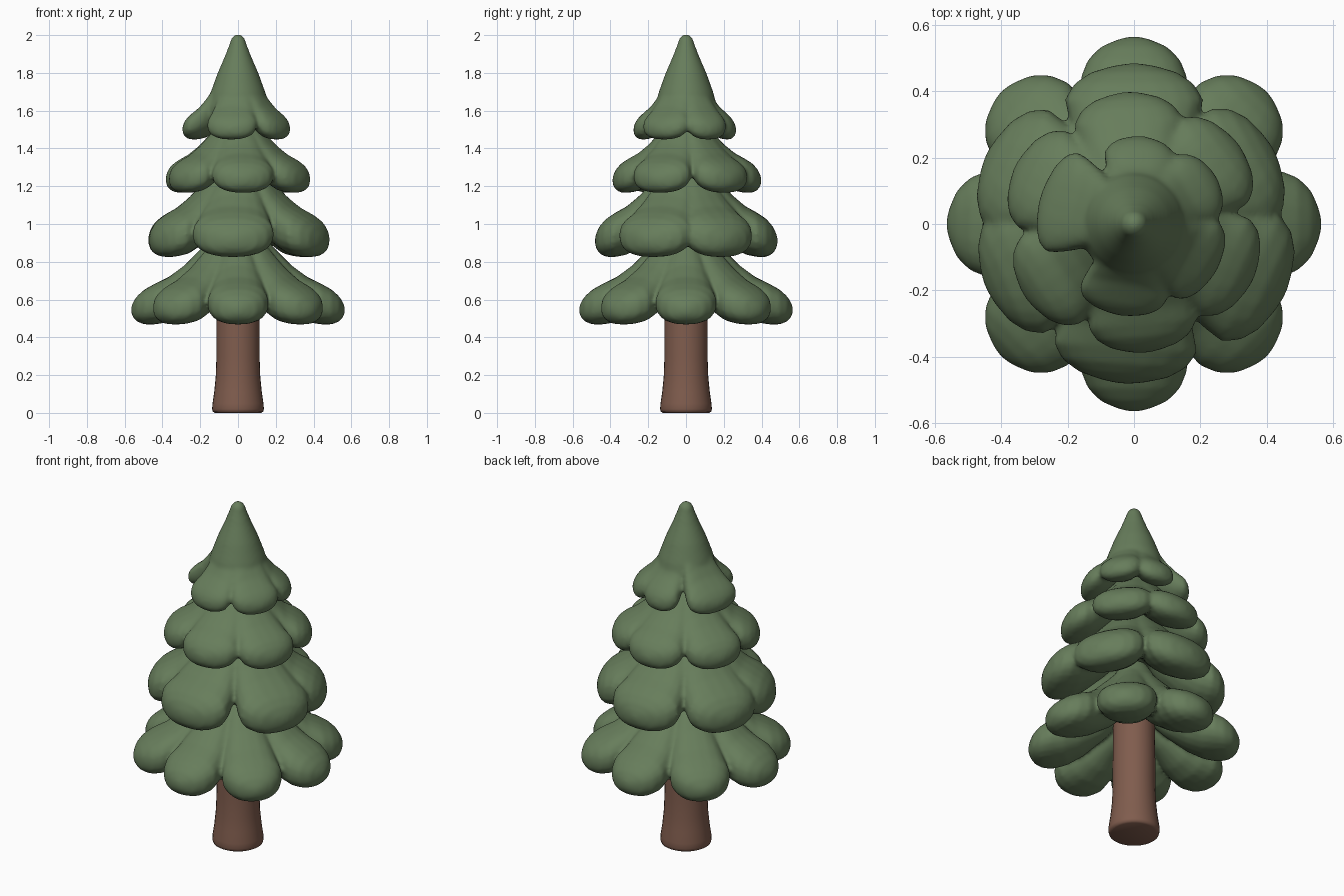
import bpy, bmesh
from math import sin, cos, pi, radians, copysign
from mathutils import Matrix, Vector

if "Cube" in bpy.data.objects:
    bpy.data.objects.remove(bpy.data.objects["Cube"], do_unlink=True)


def make_material(name, rgb):
    mat = bpy.data.materials.new(name)
    mat.use_nodes = True
    mat.diffuse_color = (*rgb, 1)
    mat.node_tree.nodes["Principled BSDF"].inputs["Base Color"].default_value = (*rgb, 1)
    return mat


def loft(bm, rings):
    """Skin a list of closed rings and cap both ends."""
    loops = [[bm.verts.new(p) for p in ring] for ring in rings]
    n = len(loops[0])
    for a, b in zip(loops, loops[1:]):
        for i in range(n):
            j = (i + 1) % n
            bm.faces.new((a[i], a[j], b[j], b[i]))
    bm.faces.new(loops[0])
    bm.faces.new(loops[-1])


def turned(bm, profile, sides=32):
    """Surface of revolution from (radius, height) pairs."""
    loft(bm, [[(r * cos(2 * pi * i / sides), r * sin(2 * pi * i / sides), z)
               for i in range(sides)] for r, z in profile])


def finish(bm, name, mat):
    bmesh.ops.recalc_face_normals(bm, faces=bm.faces)
    mesh = bpy.data.meshes.new(name)
    bm.to_mesh(mesh)
    bm.free()
    mesh.materials.append(mat)
    mesh.shade_smooth()
    obj = bpy.data.objects.new(name, mesh)
    bpy.context.collection.objects.link(obj)
    return obj


# Bough stations: reach fraction, top height, bottom height, width fraction
BOUGH = [
    (0.00, 0.50, 0.27, 0.25), (0.15, 0.45, 0.21, 0.38), (0.30, 0.38, 0.13, 0.56),
    (0.50, 0.29, 0.05, 0.80), (0.65, 0.24, 0.012, 0.93), (0.78, 0.212, 0.0, 1.0),
    (0.88, 0.184, 0.0, 0.86), (0.95, 0.150, 0.015, 0.62), (0.99, 0.115, 0.04, 0.30),
    (1.005, 0.09, 0.065, 0.08),
]


def puff(v):
    return copysign(abs(v) ** 0.85, v)


def bough(bm, angle, reach, width, base, lift, rise, sides=20):
    """Drooping pillow-shaped bough; rise lifts its inner end up the stem."""
    turn = Matrix.Rotation(radians(angle), 3, 'Z')
    rings = []
    for f, top, low, w in BOUGH:
        top, low = lift * top + rise * (1 - f) ** 2, lift * low
        mid, half = (top + low) / 2, (top - low) / 2
        rings.append([turn @ Vector((f * reach, w * width * puff(cos(t)),
                                     base + mid + half * puff(sin(t))))
                      for t in (2 * pi * i / sides for i in range(sides))])
    loft(bm, rings)


def tier(name, base, lift, rise, boughs, core, mat):
    """Boughs and a core fused into one soft skirt."""
    bm = bmesh.new()
    turned(bm, [(r, base + h) for r, h in core])
    for angle, reach, width in boughs:
        bough(bm, angle, reach, width, base, lift, rise)
    obj = finish(bm, name, mat)
    fuse = obj.modifiers.new("fuse", 'REMESH')
    fuse.mode = 'VOXEL'
    fuse.voxel_size = 0.011
    fuse.use_smooth_shade = True
    soften = obj.modifiers.new("soften", 'SMOOTH')
    soften.factor = 0.5
    soften.iterations = 7


def skirt_core(reach, lift):
    return [(f * reach, h * lift) for f, h in
            ((0.32, 0.20), (0.46, 0.20), (0.45, 0.28), (0.32, 0.38), (0.21, 0.46), (0.12, 0.54))]


green = make_material("needle green", (0.135, 0.205, 0.105))
brown = make_material("bark brown", (0.215, 0.108, 0.075))

# Trunk with a flared foot
bm = bmesh.new()
turned(bm, [(0.122, 0.0), (0.133, 0.006), (0.137, 0.02), (0.135, 0.05), (0.126, 0.11),
            (0.118, 0.19), (0.114, 0.30), (0.114, 0.45), (0.11, 0.76)])
trunk = finish(bm, "trunk", brown)
bpy.context.view_layer.objects.active = trunk
trunk.select_set(True)
bpy.ops.object.shade_smooth_by_angle(angle=radians(50))

# Three skirts of boughs, lowest first
tier("lower_boughs", 0.468, 1.0, 0.10, [(45 * i, 0.563, 0.163) for i in range(8)],
     skirt_core(0.563, 1.05), green)
tier("middle_boughs", 0.825, 1.1, 0.05,
     [(90, 0.482, 0.21), (28, 0.475, 0.2), (-25, 0.5, 0.21), (-94, 0.48, 0.218),
      (203, 0.484, 0.2), (155, 0.49, 0.205)], skirt_core(0.48, 1.1), green)
tier("upper_boughs", 1.165, 0.85, 0.05,
     [(93, 0.397, 0.165), (154, 0.397, 0.165), (214, 0.394, 0.16), (275, 0.388, 0.165),
      (335, 0.395, 0.165), (38, 0.395, 0.165)], skirt_core(0.39, 0.85), green)

# Pointed crown whose boughs drape down from the tip
crown = [(0.10, 0.09), (0.158, 0.12), (0.164, 0.17), (0.145, 0.25), (0.109, 0.35),
         (0.070, 0.44), (0.047, 0.50), (0.036, 0.535), (0.022, 0.552), (0.008, 0.557)]
tier("crown", 1.447, 0.65, 0.19,
     [(85, 0.265, 0.11), (30, 0.285, 0.115), (-30, 0.285, 0.135), (-99, 0.278, 0.135),
      (163, 0.293, 0.16)], crown, green)
